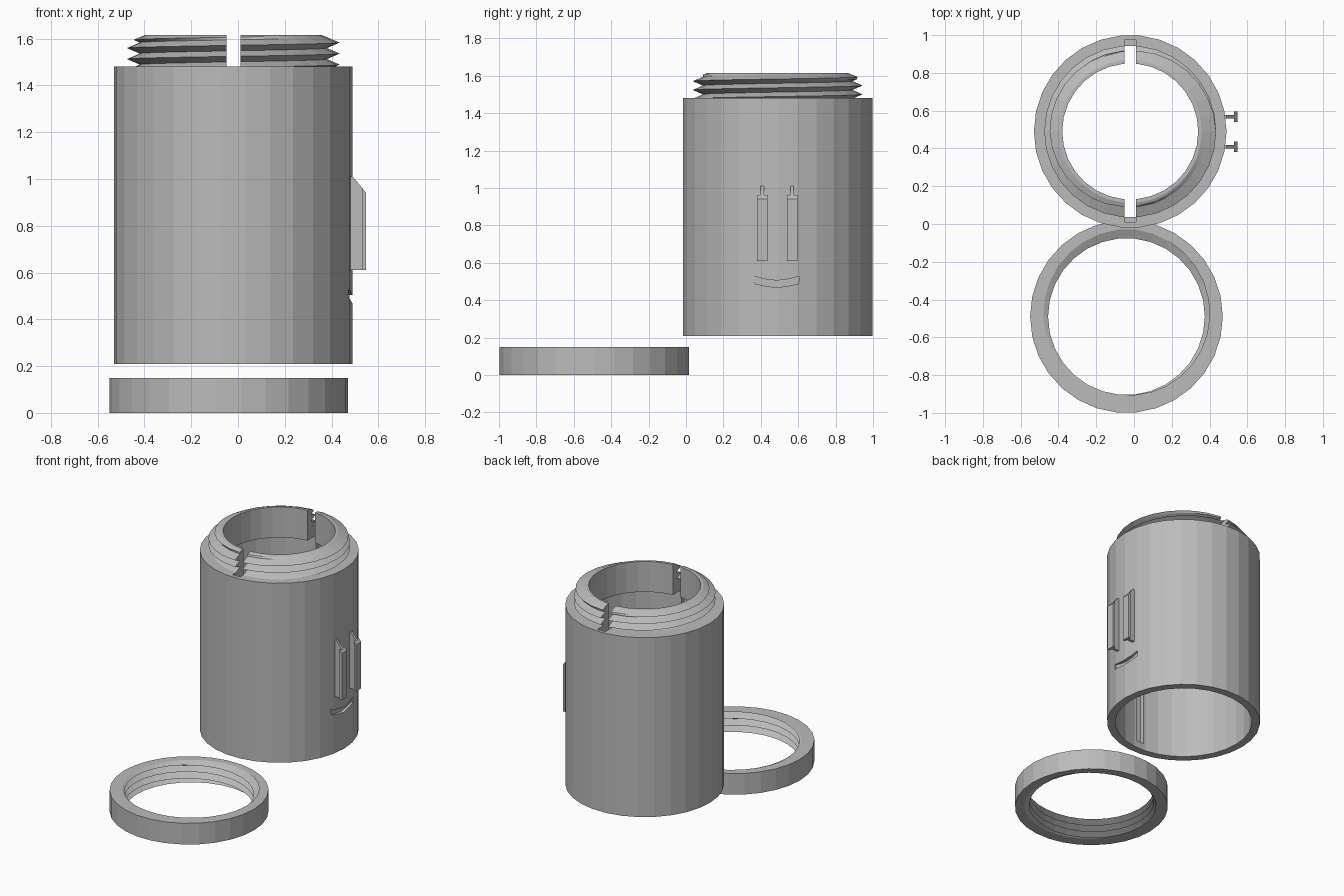
import bpy, bmesh, math

if "Cube" in bpy.data.objects:
    bpy.data.objects.remove(bpy.data.objects["Cube"])

SIDES = 30
grey = bpy.data.materials.new("plain grey")
grey.diffuse_color = (0.5, 0.5, 0.5, 1)
grey.use_nodes = True
grey.node_tree.nodes["Principled BSDF"].inputs["Base Color"].default_value = grey.diffuse_color


def add_object(name, bm):
    bmesh.ops.recalc_face_normals(bm, faces=bm.faces[:])
    me = bpy.data.meshes.new(name)
    bm.to_mesh(me)
    bm.free()
    me.materials.append(grey)
    ob = bpy.data.objects.new(name, me)
    bpy.context.collection.objects.link(ob)
    return ob


def prism(name, pts, axis, lo, hi):
    """Extrude a 2D outline along x ((y,z) points) or along y ((x,z) points)."""
    bm = bmesh.new()
    place = (lambda p, d: (d, p[0], p[1])) if axis == 'x' else (lambda p, d: (p[0], d, p[1]))
    a = [bm.verts.new(place(p, lo)) for p in pts]
    b = [bm.verts.new(place(p, hi)) for p in pts]
    bm.faces.new(a)
    bm.faces.new(b[::-1])
    for i in range(len(pts)):
        j = (i + 1) % len(pts)
        bm.faces.new((a[i], a[j], b[j], b[i]))
    return add_object(name, bm)


def thread(turn, z_lo, z_hi, z_crest, pitch, r_crest, r_root):
    """Helical thread profile at one angle (turn 0..1), clamped to its height."""
    rows = []
    span = 4 * (math.ceil((z_hi - z_lo) / pitch) + 2)
    for j in range(-span, span + 1):
        z = min(max(z_crest + (j / 4 + turn) * pitch, z_lo), z_hi)
        u = ((z - z_crest) / pitch - turn) % 1
        rows.append((r_crest + (r_root - r_crest) * (1 - abs(2 * u - 1)), z))
    return rows


def loft(name, cx, cy, profile):
    """Sweep a closed, angle-dependent profile around a vertical axis."""
    bm = bmesh.new()
    cols = []
    for i in range(SIDES + 1):
        t = i / SIDES
        c, s = math.cos(t * math.tau), math.sin(t * math.tau)
        cols.append([bm.verts.new((cx + r * c, cy + r * s, z)) for r, z in profile(t)])
    for a, b in zip(cols, cols[1:]):
        for k in range(len(a)):
            n = (k + 1) % len(a)
            bm.faces.new((a[k], b[k], b[n], a[n]))
    bmesh.ops.remove_doubles(bm, verts=bm.verts[:], dist=1e-5)
    bmesh.ops.triangulate(bm, faces=[f for f in bm.faces if len(f.verts) > 3])
    return add_object(name, bm)


# Hollow body with shoulder and threaded neck, chamfered at the top
def body_profile(t):
    rows = thread(t, 1.48, 1.615, 1.583, 0.047, 0.455, 0.40)
    rows = [(min(r, 0.378 + (1.615 - z) * 2.4), z) for r, z in rows]
    return ([(0.456, 0.21), (0.51, 0.21), (0.51, 1.48)] + rows +
            [(0.36, 1.615), (0.36, 1.40), (0.456, 1.40)])


body = loft("body", -0.02, 0.49, body_profile)


# Loose threaded ring
def ring_profile(t):
    rows = thread(t, 0.0, 0.15, 0.115, 0.047, 0.415, 0.465)
    return [(0.51, 0.0), (0.51, 0.15)] + rows[::-1]


loft("threaded_ring", -0.04, -0.49, ring_profile)

# Cutters: slot through the neck and down the inner wall, and the curved groove
slot = prism("slot_cutter", [(-0.05, 0.26), (0.01, 0.26), (0.01, 1.7), (-0.05, 1.7)],
             'y', 0.01, 0.975)
groove = prism("groove_cutter",
               [(0.365, 0.528), (0.368, 0.488), (0.425, 0.476), (0.485, 0.468),
                (0.545, 0.476), (0.602, 0.488), (0.605, 0.528), (0.55, 0.513),
                (0.485, 0.505), (0.42, 0.513)], 'x', 0.465, 0.6)
for cutter in (slot, groove):
    cutter.hide_render = True
    cutter.hide_set(True)
    mod = body.modifiers.new(cutter.name, 'BOOLEAN')
    mod.operation = 'DIFFERENCE'
    mod.solver = 'EXACT'
    mod.object = cutter

# Two T-section rails on the right side, with sloped tops
for i, y in enumerate((0.408, 0.567), 1):
    prism(f"rail_stem_{i}", [(0.465, 0.61), (0.535, 0.61), (0.535, 0.957),
                             (0.49, 1.01), (0.465, 1.01)], 'y', y - 0.009, y + 0.009)
    prism(f"rail_flange_{i}", [(0.53, 0.61), (0.548, 0.61), (0.548, 0.94),
                               (0.53, 0.962)], 'y', y - 0.028, y + 0.028)
